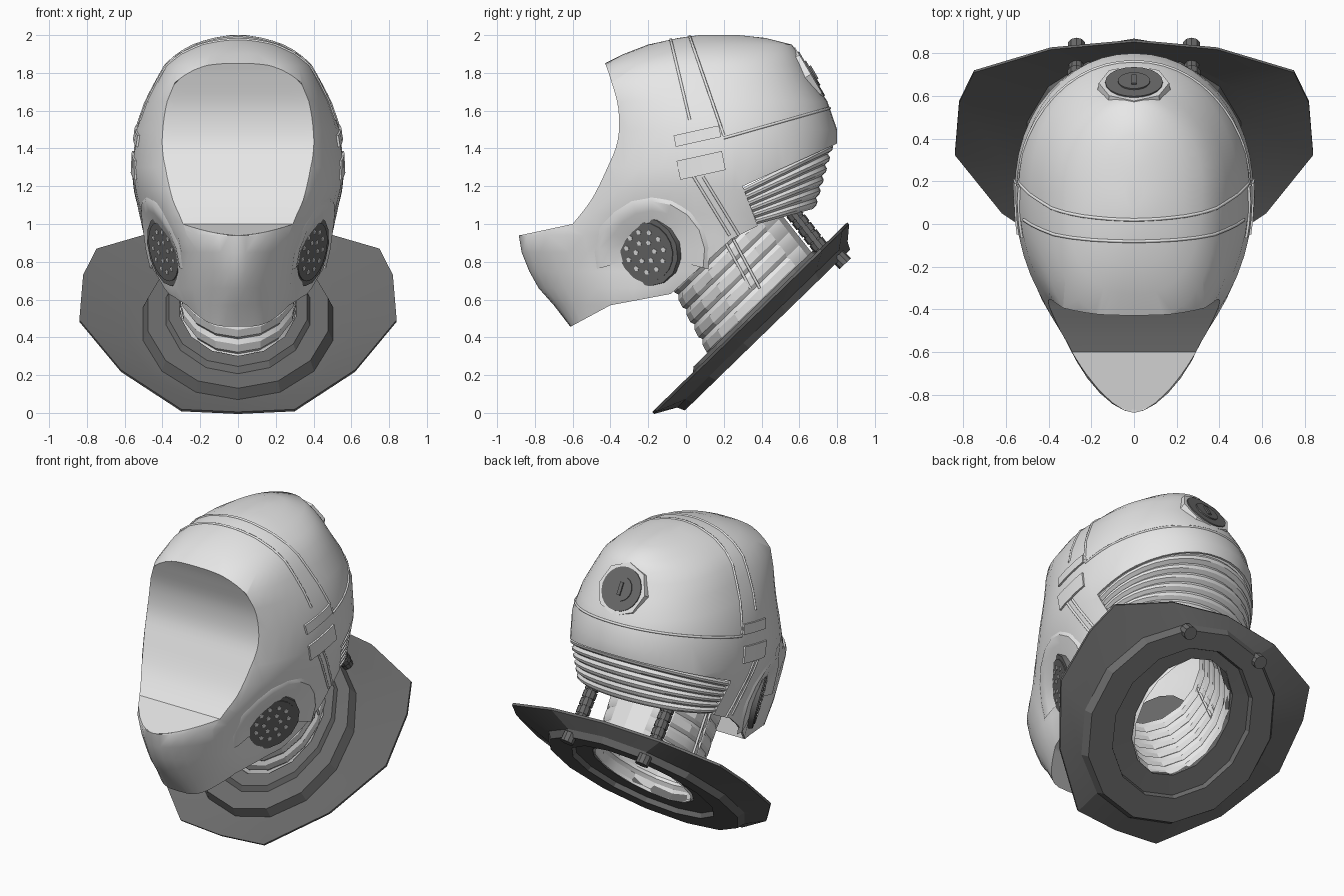
import bpy, bmesh, math
from mathutils import Vector, Matrix
from mathutils.bvhtree import BVHTree

if "Cube" in bpy.data.objects:
    bpy.data.objects.remove(bpy.data.objects["Cube"])


def material(name, v):
    m = bpy.data.materials.new(name)
    m.use_nodes = True
    m.diffuse_color = (v, v, v, 1)
    m.node_tree.nodes["Principled BSDF"].inputs["Base Color"].default_value = (v, v, v, 1)
    return m


LIGHT = material("light grey shell", 0.8)
DARK = material("dark grey rubber", 0.145)


def finish(name, bm, mat, angle=35):
    bmesh.ops.recalc_face_normals(bm, faces=bm.faces)
    me = bpy.data.meshes.new(name)
    bm.to_mesh(me)
    bm.free()
    ob = bpy.data.objects.new(name, me)
    bpy.context.collection.objects.link(ob)
    me.materials.append(mat)
    bpy.ops.object.select_all(action="DESELECT")
    ob.select_set(True)
    bpy.context.view_layer.objects.active = ob
    bpy.ops.object.shade_smooth_by_angle(angle=math.radians(angle))
    return ob


def grid(rows, ring=True, loop=False, caps=False):
    """Skin a list of point rows; ring closes each row, loop joins last row to first."""
    bm = bmesh.new()
    vs = [[bm.verts.new(p) for p in row] for row in rows]
    n = len(rows[0])
    for i in range(len(rows) if loop else len(rows) - 1):
        a, b = vs[i], vs[(i + 1) % len(rows)]
        for j in range(n if ring else n - 1):
            k = (j + 1) % n
            bm.faces.new((a[j], a[k], b[k], b[j]))
    if caps:
        bm.faces.new(vs[0])
        bm.faces.new(vs[-1])
    return bm


def cylinder(name, pos, normal, r, h, sides, mat, r2=None):
    nrm = Vector(normal).normalized()
    m = Matrix.Translation(Vector(pos) + nrm * h / 2) @ nrm.to_track_quat("Z", "Y").to_matrix().to_4x4()
    bm = bmesh.new()
    bmesh.ops.create_cone(bm, cap_ends=True, segments=sides, radius1=r,
                          radius2=r if r2 is None else r2, depth=h, matrix=m)
    return finish(name, bm, mat)


# Helmet body: horizontal sections (height, front, back, half width, front roundness)
MID = 0.15
SECTIONS = [
    (.44, -.6, .45, .24, 3.5), (.57, -.70, .5, .35, 2.1), (.66, -.78, .55, .42, 1.75),
    (.75, -.83, .6, .46, 1.65), (.85, -.87, .65, .485, 1.65), (.94, -.885, .68, .495, 1.7),
    (1.05, -.80, .74, .515, 1.8), (1.18, -.68, .78, .545, 2), (1.3, -.63, .8, .56, 2),
    (1.5, -.6, .8, .54, 2), (1.65, -.58, .748, .487, 2.3), (1.75, -.56, .683, .435, 2.6),
    (1.84, -.45, .632, .385, 2.6), (1.9, -.33, .598, .32, 2.4), (1.95, -.2, .56, .235, 2.2),
    (1.985, -.04, .42, .13, 2), (2.0, .07, .28, .04, 2)]


def section(z, front, back, w, p, n=48):
    pts = []
    hollow = .2 * math.exp(-((z - .82) / .17) ** 2)  # cheeks sink in behind the snout
    for i in range(n):
        a = 2 * math.pi * i / n
        s, c = math.sin(a), math.cos(a)
        e = 2 / p if c > 0 else 2 / 2.1
        depth = MID - front if c > 0 else back - MID
        t = math.copysign(abs(c) ** e, c)
        x = math.copysign(abs(s) ** e * w, s) * (1 - hollow * math.exp(-((t - .42) / .22) ** 2))
        pts.append((x, MID - t * depth, z))
    return pts


shell = grid([section(*s) for s in SECTIONS], caps=True)
bmesh.ops.recalc_face_normals(shell, faces=shell.faces)
surface = BVHTree.FromBMesh(shell)


def side_x(y, z):
    hit = surface.ray_cast(Vector((0, y, z)), Vector((1, 0, 0)))[0]
    return hit.x if hit else 0.01


def inside(p, poly):
    odd = False
    for (y1, z1), (y2, z2) in zip(poly, poly[1:] + poly[:1]):
        if (z1 > p.z) != (z2 > p.z) and p.y < (y2 - y1) * (p.z - z1) / (z2 - z1) + y1:
            odd = not odd
    return odd


def cut(bm, poly):
    """Remove the part of the mesh inside a side-view outline."""
    for (y1, z1), (y2, z2) in zip(poly, poly[1:]):
        near = []
        for f in bm.faces:
            ys, zs = [v.co.y for v in f.verts], [v.co.z for v in f.verts]
            if max(ys) >= min(y1, y2) and min(ys) <= max(y1, y2) \
                    and max(zs) >= min(z1, z2) and min(zs) <= max(z1, z2):
                near.append(f)
        geom = near + list({e for f in near for e in f.edges}) + list({v for f in near for v in f.verts})
        bmesh.ops.bisect_plane(bm, geom=geom, dist=1e-5, plane_co=(0, y1, z1),
                               plane_no=Vector((0, z1 - z2, y2 - y1)).normalized())
    gone = [f for f in bm.faces if inside(f.calc_center_median(), poly)]
    bmesh.ops.delete(bm, geom=gone, context="FACES")


def rounded(path, steps=4):
    """Smooth curve through the points of a path."""
    p = [Vector(q) for q in [path[0]] + path + [path[-1]]]
    out = []
    for a, b, c, d in zip(p, p[1:], p[2:], p[3:]):
        for i in range(steps):
            t = i / steps
            out.append(tuple(b + (c - a) * t / 2 + (a - 2.5 * b + 2 * c - d / 2) * t ** 2
                             + (1.5 * (b - c) + (d - a) / 2) * t ** 3))
    return out + [path[-1]]


def straight(path, steps=8):
    out = [(y1 + (y2 - y1) * i / steps, z1 + (z2 - z1) * i / steps)
           for (y1, z1), (y2, z2) in zip(path, path[1:]) for i in range(steps)]
    return out + [path[-1]]


FACE = rounded([(-.428, 1.85), (-.40, 1.77), (-.358, 1.61), (-.362, 1.44), (-.42, 1.29), (-.5, 1.13),
                (-.6, 1.0)])
CHIN_TOP = [(-.6, 1.0), (-.88, .94)]
JAW = [(-.61, .457), (-.4, .57), (-.08, .63), (.24, .92)]
cut(shell, [(-1.3, 1.95), (-.465, 1.95)] + FACE + [CHIN_TOP[1], (-1.3, .94)])
cut(shell, [(-1.2, .45)] + JAW + [(.38, .99), (.30, 1.2), (.82, 1.435), (1.2, 1.44), (1.2, .1), (-1.2, .1)])
for e in shell.edges:
    if e.is_boundary:
        e.smooth = False
ob = finish("helmet_shell", shell, LIGHT, 40)
mod = ob.modifiers.new("thickness", "SOLIDIFY")
mod.thickness = 0.015
mod.offset = -1

# Panels that close the cut face, the chin and the underside of the jaw
for name, path in (("face_panel", FACE), ("chin_top", straight(CHIN_TOP)), ("jaw_underside", straight(JAW[:3]))):
    rows = [[(side_x(y, z) * k / 4, y, z) for k in range(-4, 5)] for y, z in path]
    finish(name, grid(rows, ring=False), LIGHT)


# Raised seams over the crown, round the back and down the sides
def seam(name, pts):
    cu = bpy.data.curves.new(name, "CURVE")
    cu.dimensions = "3D"
    cu.bevel_depth = 0.008
    cu.bevel_resolution = 1
    sp = cu.splines.new("POLY")
    sp.points.add(len(pts) - 1)
    for q, p in zip(sp.points, pts):
        q.co = (*p, 1)
    o = bpy.data.objects.new(name, cu)
    cu.materials.append(LIGHT)
    bpy.context.collection.objects.link(o)


def arch(name, centre, up):
    up = Vector(up).normalized()
    dirs = [Vector((math.cos(a), 0, 0)) + up * math.sin(a) for a in (math.pi * i / 28 for i in range(29))]
    hits = [surface.ray_cast(Vector(centre), d)[0] for d in dirs]
    seam(name, [h for h in hits if h])


arch("front_crown_seam", (0, .02, 1.55), (0, -.095, .4))
arch("rear_crown_seam", (0, .2, 1.47), (0, -.18, .52))
arch("back_seam", (0, .2, 1.455), (0, .6, .17))

for sx, side in ((1, "left"), (-1, "right")):
    for k, off in enumerate((0, .05)):
        pts = [(.04 + off + .19 * t, 1.25 - .31 * t) for t in (i / 8 for i in range(9))]
        seam(f"{side}_jaw_seam_{k + 1}", [(sx * side_x(y, z), y, z) for y, z in pts])
        seam(f"{side}_neck_seam_{k + 1}", [(sx * .325, .2 + off, .92), (sx * .31, .34 + off, .66)])
    # Thin clips wrapped over the side seam
    for k, (cy, cz, wide) in enumerate(((.06, 1.465, .06), (.08, 1.31, .1))):
        rows = []
        for v, lift in ((-.5, -.01), (-.5, .012), (.5, .012), (.5, -.01)):
            row = []
            for u in (-.12, -.12, -.05, .05, .12, .12):
                y, z = cy + u - .2 * v * wide, cz + .22 * u + v * wide
                low = -.01 if len(row) in (0, 5) else lift
                row.append((sx * (side_x(y, z) + low), y, z))
            rows.append(row)
        finish(f"{side}_clip_{k + 1}", grid(rows, ring=False), LIGHT)
    # Arched cheek pad over a round grille
    cy, cz = -.2, .86
    rows = []
    for r, lift in ((.15, .004), (.23, .008), (.28, .012), (.31, -.005)):
        row = []
        for i in range(11):
            a = math.radians(-15 + 21 * i)
            y, z = cy + .02 + r * math.cos(a), cz - .02 + r * math.sin(a)
            row.append((sx * (side_x(y, z) + lift), y, z))
        rows.append(row)
    finish(f"{side}_cheek_pad", grid(rows, ring=False), LIGHT)
    n = Vector((sx * .86, -.43, -.22)).normalized()
    c = Vector((sx * side_x(cy, cz), cy, cz))
    cylinder(f"{side}_grille_rim", c - n * .04, n, .2, .068, 14, DARK, .188)
    cylinder(f"{side}_grille_face", c, n, .16, .034, 20, DARK)
    e1 = Vector((0, 0, 1)).cross(n).normalized()
    e2 = n.cross(e1)
    for count, r in ((6, .055), (11, .11)):
        for i in range(count):
            a = 2 * math.pi * i / count + r
            p = c + e1 * r * math.cos(a) + e2 * r * math.sin(a) + n * .032
            cylinder(f"{side}_grille_hole", p, n, .0145, .006, 5, LIGHT)

# Rear port set into the sloping back
n = Vector((0, .86, .51))
c = Vector((0, .65, 1.787))
cylinder("port_frame", c - n * .08, n, .18, .093, 8, LIGHT, .165)
cylinder("port_disc", c, n, .135, .02, 20, DARK)
cylinder("port_hub", c, n, .075, .027, 20, DARK)
slot = bmesh.new()
turn = n.to_track_quat("Z", "Y").to_matrix().to_4x4()
bmesh.ops.create_cube(slot, size=1, matrix=Matrix.Translation(c + n * .026) @ turn
                      @ Matrix.Diagonal((.022, .08, .02, 1)))
finish("port_slot", slot, DARK)

# Ribbed nape guard
rows = []
RIBS = 6
for i in range(RIBS * 3 + 1):
    t = i / (RIBS * 3)
    k = .96 if i % 3 == 0 else 1
    ys, zs = .3 + .08 * t, 1.19 - .19 * t
    yb, zb = .785 - .1 * t, 1.43 - .35 * t
    arc = [math.pi * (j / 20 - .5) for j in range(21)]
    rows.append([((.53 - .06 * t) * k * math.sin(a), ys + (yb - ys) * k * math.cos(a),
                  zs + (zb - zs) * math.cos(a)) for a in arc])
rows.append([(x * .75, .3 + (y - .3) * .7, z) for x, y, z in rows[-1]])
finish("nape_ribs", grid(rows, ring=False), LIGHT, 25)

# Ribbed neck tube, plain at the rear
U = Vector((0, .717, .697))
N = Vector((0, -.697, .717))
X = Vector((1, 0, 0))
rows = []
for i in range(25):
    t = 1.6 * i / 24 - .3
    c = Vector((0, .39 - .18 * t, .58 + .275 * t))
    row = []
    for j in range(16):
        a = 2 * math.pi * j / 16
        k = .96 if i % 4 == 0 and math.cos(a) < .8 else 1
        row.append(c + X * (.31 + .02 * t) * k * math.sin(a) + U * (.385 - .03 * t) * k * math.cos(a))
    rows.append(row)
finish("neck_tube", grid(rows), LIGHT, 20)

# Tilted collar: faceted flange with stepped rings and a neck hole
C = Vector((0, .33, .5))
half = [(0, -.71), (.3, -.69), (.62, -.39), (.84, -.01), (.82, .33), (.75, .53), (.39, .68), (0, .73)]
outline = half + [(-x, v) for x, v in half[-2:0:-1]]


def flange(h):
    return [C + X * x + U * v + N * h for x, v in outline]


def oval(rx, rv, v0, h):
    angles = [2 * math.pi * j / 14 for j in range(14)]
    return [C + X * rx * math.sin(a) + U * (v0 - rv * math.cos(a)) + N * h for a in angles]


rows = [flange(0), oval(.6, .6, .01, -.05), oval(.515, .575, .02, -.06), oval(.49, .56, .03, 0),
        oval(.39, .475, .06, -.005), oval(.375, .455, .07, .02),
        oval(.315, .385, .08, .02), oval(.315, .38, .08, -.08), oval(.45, .47, .05, -.085),
        oval(.46, .48, .05, -.115), oval(.62, .61, .03, -.115), oval(.65, .63, .03, -.075), flange(-.015)]
finish("collar", grid(rows, loop=True), DARK, 15)

# Rear struts and bolts
for sx, side in ((1, "left"), (-1, "right")):
    top, low = Vector((sx * .27, .52, 1.12)), Vector((sx * .27, .74, .84))
    d = low - top
    cylinder(f"{side}_strut", top, d, .036, d.length, 10, DARK)
    for i in range(5):
        cylinder(f"{side}_strut_rib", top + d * (.2 + .14 * i), d, .043, .04, 10, DARK)
    cylinder(f"{side}_bolt", C + X * sx * .27 + U * .57 - N * .09, -N, .042, .06, 10, DARK)
